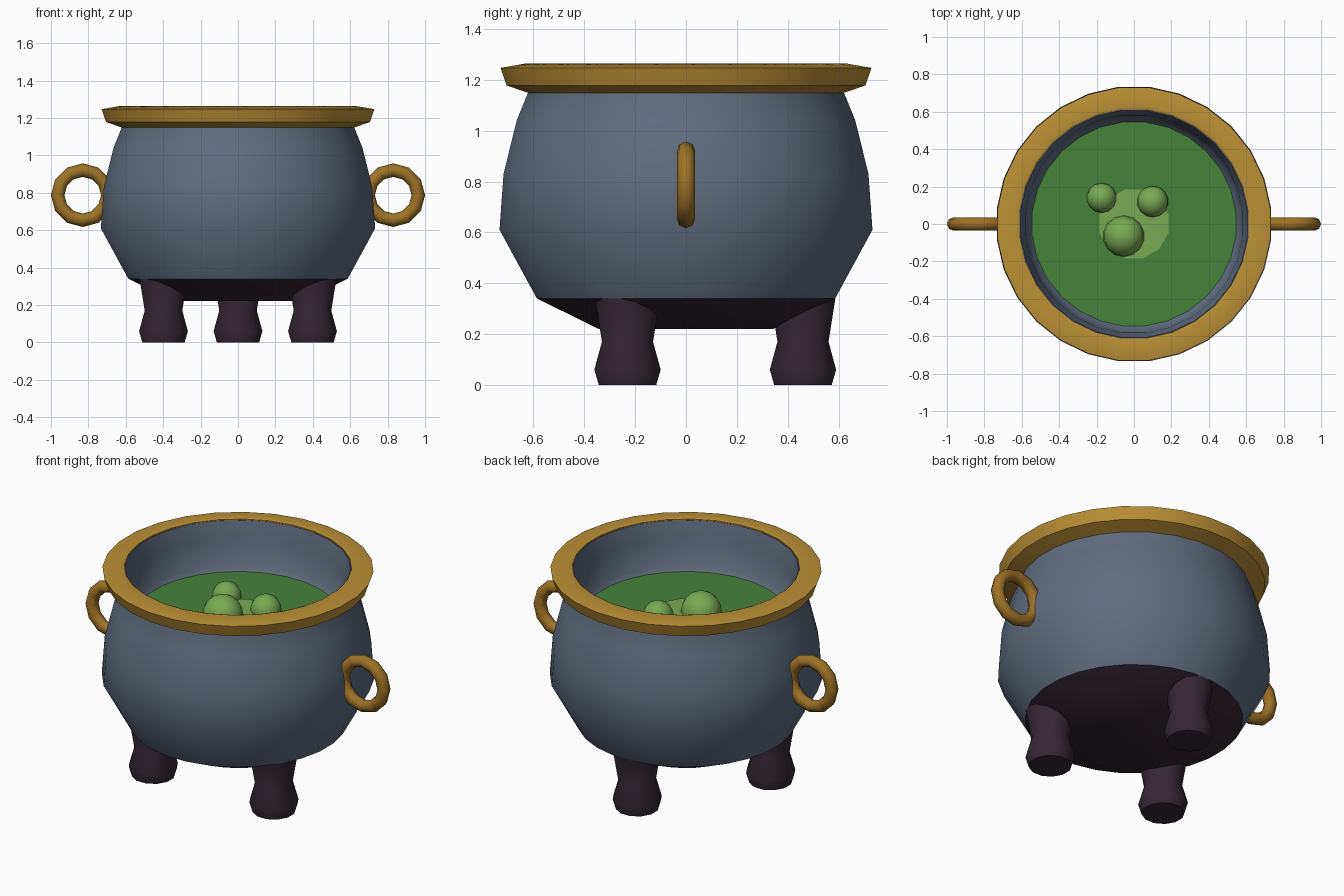
import bpy, bmesh, math
from mathutils import Matrix

if "Cube" in bpy.data.objects:
    bpy.data.objects.remove(bpy.data.objects["Cube"])


def material(name, r, g, b):
    lin = lambda c: (c / 255 / 12.92) if c < 11 else ((c / 255 + 0.055) / 1.055) ** 2.4
    m = bpy.data.materials.new(name)
    m.diffuse_color = (lin(r), lin(g), lin(b), 1)
    m.use_nodes = True
    m.node_tree.nodes["Principled BSDF"].inputs["Base Color"].default_value = m.diffuse_color
    return m


IRON = material("blue grey iron", 95, 108, 127)
DARK = material("dark soot", 53, 39, 52)
GOLD = material("gold", 188, 144, 54)
BRASS = material("dark brass", 158, 114, 38)
GREEN = material("green liquid", 70, 130, 57)
LIGHT = material("light green", 120, 170, 83)


def finish(bm, name, mat, angle=40):
    me = bpy.data.meshes.new(name)
    bmesh.ops.recalc_face_normals(bm, faces=bm.faces)
    bm.to_mesh(me)
    bm.free()
    ob = bpy.data.objects.new(name, me)
    bpy.context.collection.objects.link(ob)
    me.materials.append(mat)
    bpy.ops.object.select_all(action='DESELECT')
    ob.select_set(True)
    bpy.context.view_layer.objects.active = ob
    bpy.ops.object.shade_smooth_by_angle(angle=math.radians(angle))
    return ob


def lathe(name, profile, sides, mat, at=(0, 0), closed=False, cap=False, angle=40):
    """Revolve (radius, height) points about a vertical axis."""
    bm = bmesh.new()
    rings = []
    for r, z in profile:
        rings.append([bm.verts.new((at[0] + r * math.cos((i + .5) * math.tau / sides),
                                    at[1] + r * math.sin((i + .5) * math.tau / sides), z))
                      for i in range(sides)])
    pairs = list(zip(rings, rings[1:]))
    if closed:
        pairs.append((rings[-1], rings[0]))
    for a, b in pairs:
        for i in range(sides):
            j = (i + 1) % sides
            bm.faces.new((a[i], a[j], b[j], b[i]))
    if cap:
        bm.faces.new(rings[0])
        if len(rings) > 1:
            bm.faces.new(rings[-1])
    return finish(bm, name, mat, angle)


# pot wall: outside, over the lip, and down the inside to the liquid
lathe("pot_body", [(.59, .34), (.738, .61), (.722, .83), (.67, 1.04), (.625, 1.15),
                   (.625, 1.25), (.61, 1.255), (.585, 1.15), (.57, 1.0), (.54, .97)],
      28, IRON, angle=50)

# sooty underside
lathe("pot_base", [(.345, .22), (.59, .34)], 28, DARK, cap=True)

# gold rim
lathe("rim", [(.62, 1.147), (.71, 1.178), (.734, 1.247), (.63, 1.265), (.615, 1.26)],
      28, GOLD, closed=True, angle=35)

# liquid with a paler patch in the middle
lathe("liquid", [(.555, .93), (.555, .978)], 28, GREEN, cap=True)
lathe("liquid_patch", [(.19, .978), (.19, .984)], 12, LIGHT, cap=True)

# bubbles
for n, (x, y, r) in enumerate([(-.055, -.065, .11), (-.173, .14, .08), (.1, .12, .084)], 1):
    bm = bmesh.new()
    bmesh.ops.create_uvsphere(bm, u_segments=14, v_segments=10, radius=r,
                              matrix=Matrix.Translation((x, y, .99)))
    finish(bm, f"bubble_{n}", LIGHT, 60)

# three legs, one at the back
for n, deg in enumerate((90, 210, 330), 1):
    a = math.radians(deg)
    lathe(f"leg_{n}", [(.117, 0), (.135, .06), (.104, .17), (.132, .34)], 12, DARK,
          at=(.46 * math.cos(a), .46 * math.sin(a)), cap=True, angle=45)

# ring handles
for side, name in ((-1, "left_handle"), (1, "right_handle")):
    bpy.ops.mesh.primitive_torus_add(major_segments=12, minor_segments=8, major_radius=.134,
                                     minor_radius=.036, location=(side * .83, 0, .787),
                                     rotation=(math.pi / 2, 0, 0))
    ob = bpy.context.object
    ob.name = name
    ob.data.materials.append(BRASS)
    bpy.ops.object.shade_smooth_by_angle(angle=math.radians(50))
